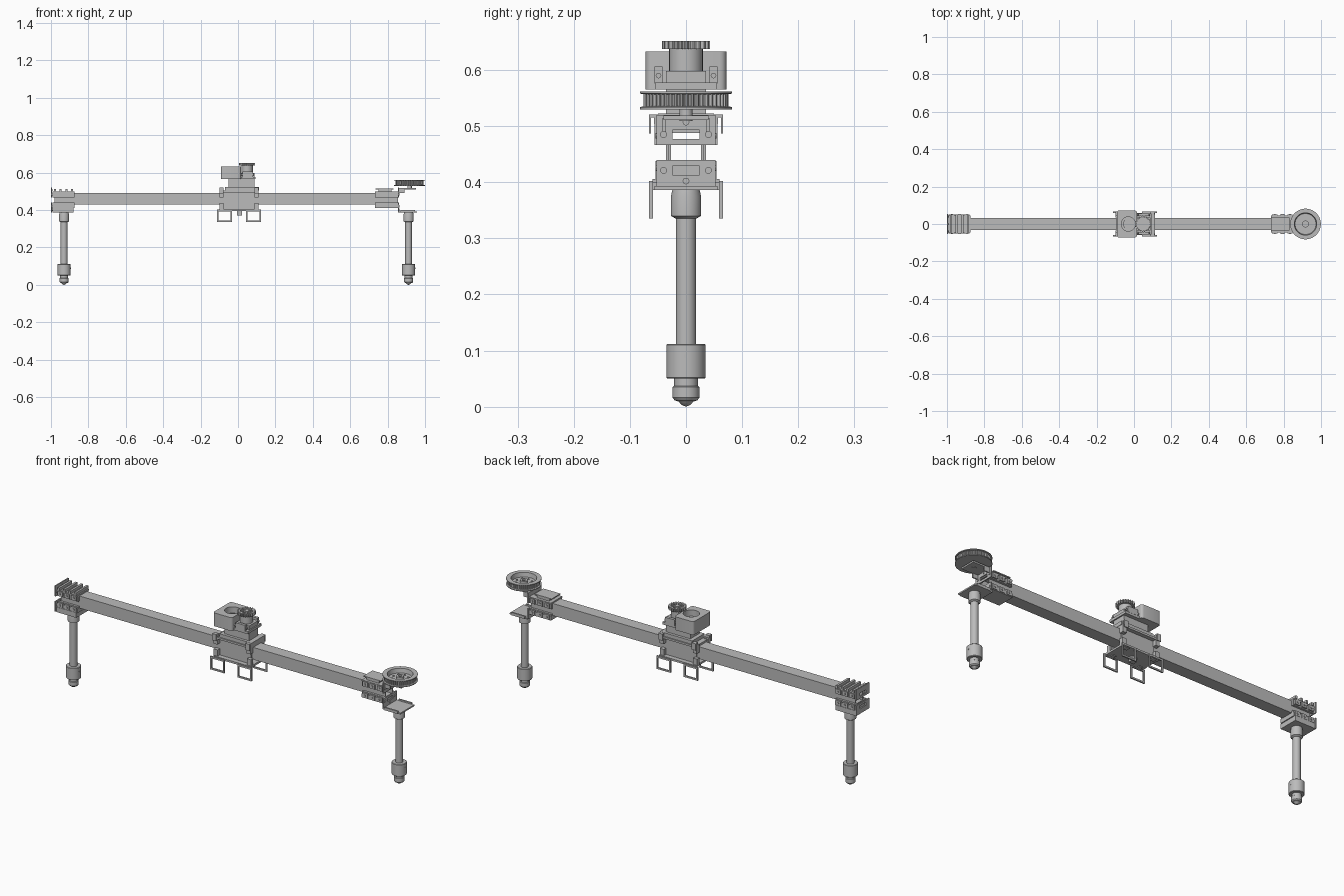
import bpy, bmesh
from math import sin, cos, pi, radians
from mathutils import Matrix, Vector

default_cube = bpy.data.objects.get("Cube")
if default_cube:
    bpy.data.objects.remove(default_cube, do_unlink=True)

grey = bpy.data.materials.new("neutral grey")
grey.use_nodes = True
grey.diffuse_color = (0.5, 0.5, 0.5, 1)
grey.node_tree.nodes["Principled BSDF"].inputs["Base Color"].default_value = grey.diffuse_color
parts = []


def finish(name, bm):
    bmesh.ops.recalc_face_normals(bm, faces=bm.faces)
    mesh = bpy.data.meshes.new(name)
    bm.to_mesh(mesh)
    bm.free()
    mesh.materials.append(grey)
    obj = bpy.data.objects.new(name, mesh)
    bpy.context.collection.objects.link(obj)
    parts.append(obj)
    return obj


def box(name, x, y, z, bevel=0):
    """Box from (low, high) ranges."""
    bm = bmesh.new()
    bmesh.ops.create_cube(bm, size=1)
    for v in bm.verts:
        v.co = Vector([sum(r) / 2 + c * (r[1] - r[0]) for c, r in zip(v.co, (x, y, z))])
    if bevel:
        upright = [e for e in bm.edges if abs(e.verts[0].co.z - e.verts[1].co.z) > bevel]
        bmesh.ops.bevel(bm, geom=upright, offset=bevel, segments=4, profile=0.5, affect='EDGES')
    return finish(name, bm)


def rod(name, centre, radius, length, axis='Z', sides=24):
    turn = {'X': Matrix.Rotation(pi / 2, 4, 'Y'), 'Y': Matrix.Rotation(pi / 2, 4, 'X'), 'Z': Matrix()}[axis]
    bm = bmesh.new()
    bmesh.ops.create_cone(bm, cap_ends=True, segments=sides, radius1=radius, radius2=radius,
                          depth=length, matrix=Matrix.Translation(centre) @ turn)
    return finish(name, bm)


def lathe(name, x, profile, sides=40):
    """Spin (radius, z) points around a vertical axis at x."""
    bm = bmesh.new()
    verts = [bm.verts.new((x + r, 0, z)) for r, z in profile]
    edges = [bm.edges.new(pair) for pair in zip(verts, verts[1:])]
    bmesh.ops.spin(bm, geom=verts + edges, cent=(x, 0, 0), axis=(0, 0, 1), angle=2 * pi, steps=sides)
    bmesh.ops.remove_doubles(bm, verts=bm.verts, dist=1e-5)
    return finish(name, bm)


def gear(name, x, teeth, outer, root, bore, low, high):
    """Toothed ring with square teeth."""
    bm = bmesh.new()
    rings = []
    count = teeth * 4
    for i in range(count):
        a = 2 * pi * i / count
        r = outer if i % 4 < 2 else root
        rings.append([bm.verts.new((x + q * cos(a), q * sin(a), z))
                      for q, z in ((bore, low), (r, low), (r, high), (bore, high))])
    for i, ring in enumerate(rings):
        nxt = rings[(i + 1) % count]
        for k in range(4):
            j = (k + 1) % 4
            bm.faces.new((ring[k], ring[j], nxt[j], nxt[k]))
    return finish(name, bm)


def cut(obj, cutters):
    for c in cutters:
        mod = obj.modifiers.new("cut", 'BOOLEAN')
        mod.operation, mod.solver, mod.object = 'DIFFERENCE', 'EXACT', c
    graph = bpy.context.evaluated_depsgraph_get()
    mesh = bpy.data.meshes.new_from_object(obj.evaluated_get(graph))
    obj.modifiers.clear()
    obj.data = mesh
    for c in cutters:
        parts.remove(c)
        bpy.data.objects.remove(c, do_unlink=True)


def both(half):
    return (-half, half)


def span(side, near, far):
    return tuple(sorted((side * near, side * far)))


# Hollow square beam, open at both ends
beam = box("beam", (-0.98, 0.855), both(0.031), (0.43, 0.492))
cut(beam, [box("bore", (-2, 2), both(0.027), (0.434, 0.488))])


# Legs with top flange, collar and ball foot
def leg(name, x):
    lathe(name + "_pole", x, [(0, 0.388), (0.024, 0.388), (0.027, 0.374), (0.027, 0.34),
                              (0.018, 0.335), (0.018, 0.1), (0, 0.1)])
    lathe(name + "_collar", x, [(0, 0.112), (0.033, 0.112), (0.035, 0.11), (0.035, 0.052),
                                (0.033, 0.05), (0, 0.05)])
    lathe(name + "_foot", x, [(0, 0.052), (0.021, 0.052), (0.021, 0.037), (0.024, 0.035), (0.024, 0.016),
                              (0.02, 0.011), (0.013, 0.009), (0.008, 0.003), (0, 0)])
    rod(name + "_set_screw", (x + 0.034, 0, 0.09), 0.004, 0.004, 'X', 12)


leg("right_leg", -0.93)
leg("left_leg", 0.912)


# Slotted plate standing across the beam
def end_plate(name, x, z, slot, pin):
    plate = box(name, (x, x + 0.006), both(0.053), z)
    cut(plate, [box("slot", (x - 1, x + 1), both(0.024), (slot - 0.008, slot + 0.008))])
    for y, height in ((-0.04, slot), (0.04, slot), (0, pin)):
        rod(name + "_bolt", (x + 0.006, y, height), 0.006, 0.006, 'X', 12)


# Clamp halves gripping each beam end
def clamp(name, low, high):
    x = (low, high)
    for half, inner, lip, cover in (("upper", 0.466, 0.492, 0.499), ("lower", 0.44, 0.43, 0.41)):
        box(f"{name}_{half}_cover", x, both(0.046), tuple(sorted((lip, cover))))
        for s in (-1, 1):
            box(f"{name}_{half}_jaw", x, span(s, 0.031, 0.042), tuple(sorted((inner, cover))))
            for i in range(3):
                mid = low + (high - low) * (i + 0.5) / 3
                z = (inner + cover) / 2
                box(f"{name}_{half}_lug", (mid - 0.014, mid + 0.014), span(s, 0.04, 0.05), (z - 0.012, z + 0.012))
                rod(f"{name}_{half}_bolt", (mid, s * 0.051, z), 0.005, 0.006, 'Y', 12)


clamp("right_clamp", -0.992, -0.875)
clamp("left_clamp", 0.732, 0.855)
end_plate("right_upper_plate", -1, (0.466, 0.52), 0.485, 0.507)
end_plate("right_lower_plate", -1, (0.388, 0.44), 0.421, 0.402)
end_plate("left_upper_plate", 0.855, (0.466, 0.52), 0.485, 0.507)
end_plate("left_lower_plate", 0.855, (0.388, 0.44), 0.421, 0.402)

# Right end: leg mount block and ribs on the clamp
box("right_leg_mount", (-0.992, -0.88), both(0.05), (0.386, 0.412))
for i in range(4):
    x = -0.985 + i * 0.031
    box("right_clamp_rib", (x, x + 0.011), both(0.05), (0.498, 0.513))

# Left end: shelves for pulley and leg, and a small cover plate
box("pulley_shelf", (0.856, 0.952), both(0.04), (0.511, 0.519), 0.015)
box("left_leg_shelf", (0.856, 0.958), both(0.056), (0.386, 0.393), 0.018)
for s in (-1, 1):
    box("left_shelf_wing", (0.87, 0.945), span(s, 0.052, 0.06), (0.386, 0.4))
    box("shelf_gusset", (0.858, 0.89), span(s, 0.036, 0.042), (0.49, 0.514))
    box("cover_post", (0.75, 0.82), span(s, 0.024, 0.032), (0.498, 0.514))
box("left_cover_plate", (0.735, 0.832), both(0.036), (0.511, 0.516))

# Toothed pulley with dished centre
px = 0.917
lathe("pulley_dish", px, [(0, 0.53), (0.082, 0.53), (0.082, 0.534), (0.07, 0.536), (0.07, 0.556), (0.082, 0.558),
                          (0.082, 0.562), (0.06, 0.562), (0.056, 0.54), (0.018, 0.54), (0.018, 0.552),
                          (0.008, 0.552), (0.008, 0.545), (0, 0.545)], 64)
gear("pulley_teeth", px, 48, 0.076, 0.071, 0.066, 0.535, 0.557)
rod("pulley_axle", (px, 0, 0.522), 0.012, 0.026)
for i in range(8):
    a = i * pi / 4
    rod("pulley_stud", (px + 0.038 * cos(a), 0.038 * sin(a), 0.541), 0.005, 0.004, 'Z', 12)

# Carriage around the beam
box("carriage_top", (-0.095, 0.11), both(0.056), (0.494, 0.504))
box("carriage_bottom", (-0.095, 0.112), both(0.06), (0.396, 0.406))
box("carriage_underside", (-0.06, 0.07), both(0.035), (0.404, 0.43))
box("carriage_hook", (-0.006, 0.022), both(0.012), (0.372, 0.398))
for s in (-1, 1):
    box("carriage_side", (-0.085, 0.1), span(s, 0.031, 0.036), (0.402, 0.498))
    for x in (-0.1, 0.088):
        box("upper_corner_clamp", (x, x + 0.022), span(s, 0.034, 0.056), (0.466, 0.508))
        box("lower_corner_clamp", (x, x + 0.022), span(s, 0.034, 0.054), (0.398, 0.438))
        box("corner_tab", (x, x + 0.022), span(s, 0.055, 0.066), (0.515, 0.521))
        box("corner_tab_lip", (x, x + 0.022), span(s, 0.062, 0.066), (0.487, 0.518))
        box("corner_tab_base", (x, x + 0.022), span(s, 0.045, 0.057), (0.504, 0.521))
    # Open rectangular guards below
    for x in (-0.112, 0.042):
        guard = box("lower_guard", (x, x + 0.08), span(s, 0.059, 0.066), (0.335, 0.402))
        cut(guard, [box("opening", (x + 0.008, x + 0.072), both(1), (0.343, 0.393))])
        box("guard_stay", (x + 0.03, x + 0.05), span(s, 0.035, 0.06), (0.392, 0.398))

# Drive block and gearbox on the carriage
box("drive_base", (-0.07, 0.112), both(0.05), (0.504, 0.522))
box("drive_block", (-0.05, 0.088), both(0.036), (0.52, 0.598))
box("drive_ledge", (0.012, 0.094), both(0.055), (0.565, 0.578))
for s in (-1, 1):
    box("ledge_lug", (0.025, 0.08), span(s, 0.042, 0.056), (0.576, 0.606))
    rod("ledge_bolt", (0.05, s * 0.049, 0.59), 0.005, 0.07, 'X', 12)

# Motor housing with round well
housing = box("motor_housing", (-0.092, 0.016), both(0.072), (0.565, 0.633), 0.012)
cut(housing, [rod("well", (-0.03, 0, 0.64), 0.038, 0.1, sides=48)])
rod("motor_core", (-0.03, 0, 0.596), 0.028, 0.02)

# Drive gear on its boss
gx = 0.049
rod("gear_boss", (gx, 0, 0.616), 0.03, 0.042, sides=32)
gear("drive_gear", gx, 22, 0.043, 0.037, 0.03, 0.637, 0.652)
rod("gear_web", (gx, 0, 0.641), 0.031, 0.008)
rod("gear_hub", (gx, 0, 0.646), 0.011, 0.012)
for i in range(6):
    spoke = box("gear_spoke", (0.008, 0.032), both(0.004), (0.642, 0.65))
    spoke.matrix_world = Matrix.Translation((gx, 0, 0)) @ Matrix.Rotation(i * pi / 3, 4, 'Z')

# Smooth round parts, keep hard edges
bpy.ops.object.select_all(action='DESELECT')
for obj in parts:
    obj.select_set(True)
bpy.context.view_layer.objects.active = parts[0]
bpy.ops.object.shade_smooth_by_angle(angle=radians(30))
